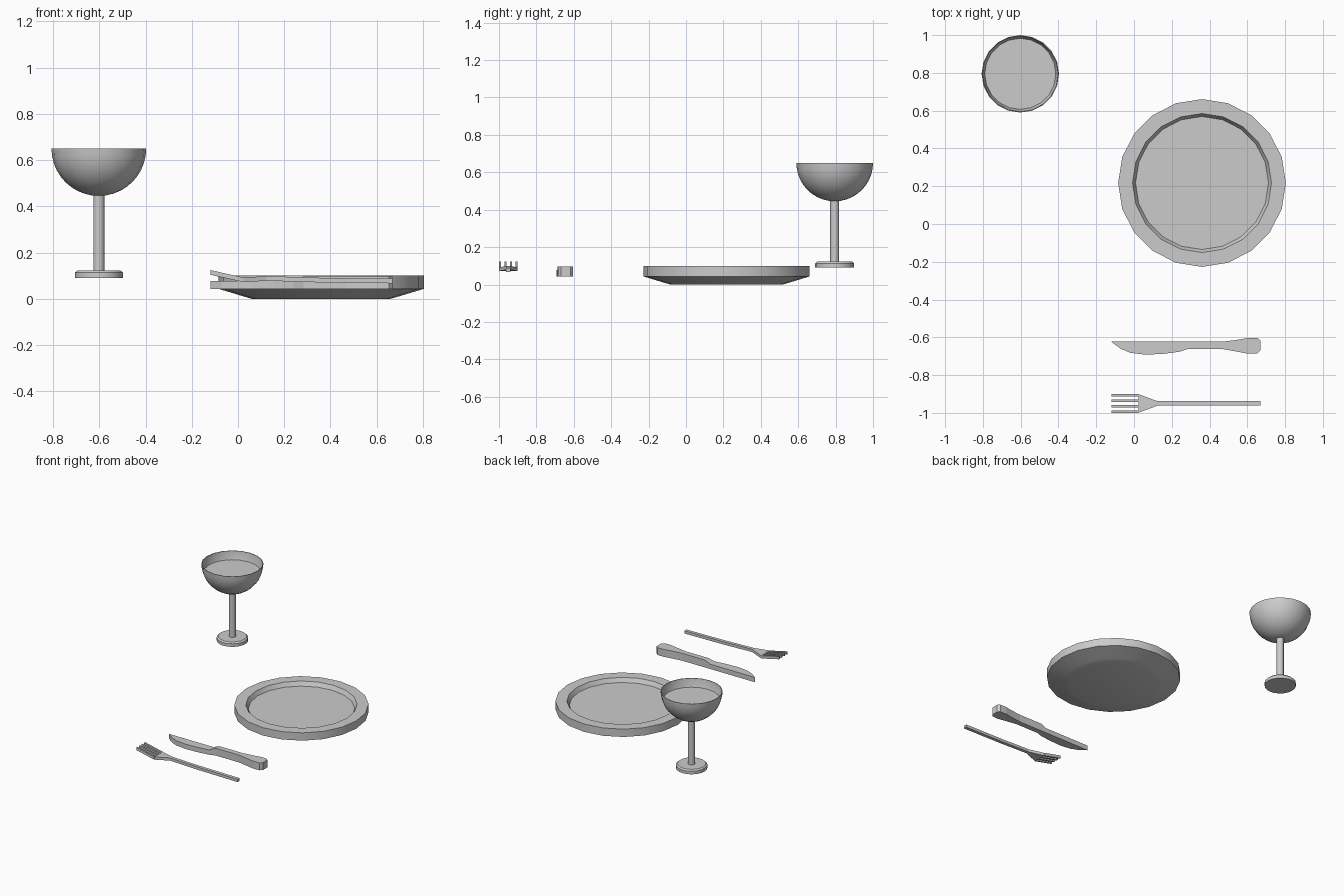
import bpy, bmesh, math

cube = bpy.data.objects.get("Cube")
if cube:
    bpy.data.objects.remove(cube, do_unlink=True)

grey = bpy.data.materials.new("plain_grey")
grey.use_nodes = True
colour = (0.6, 0.6, 0.6, 1)
grey.diffuse_color = colour
grey.node_tree.nodes["Principled BSDF"].inputs["Base Color"].default_value = colour


def finish(name, bm, smooth):
    bmesh.ops.recalc_face_normals(bm, faces=bm.faces)
    mesh = bpy.data.meshes.new(name)
    bm.to_mesh(mesh)
    bm.free()
    mesh.materials.append(grey)
    obj = bpy.data.objects.new(name, mesh)
    bpy.context.collection.objects.link(obj)
    if smooth:
        bpy.ops.object.select_all(action='DESELECT')
        obj.select_set(True)
        bpy.context.view_layer.objects.active = obj
        bpy.ops.object.shade_smooth_by_angle(angle=math.radians(35))
    return obj


def lathe(name, profile, centre, sides=20):
    """Turn a closed-ended (radius, z) profile around a vertical axis."""
    bm = bmesh.new()
    rings = []
    for r, z in profile:
        ring = []
        for i in range(sides):
            a = math.tau * i / sides
            ring.append(bm.verts.new((centre[0] + r * math.cos(a),
                                      centre[1] + r * math.sin(a), z)))
        rings.append(ring)
    for low, high in zip(rings, rings[1:]):
        for i in range(sides):
            j = (i + 1) % sides
            bm.faces.new((low[i], low[j], high[j], high[i]))
    bm.faces.new(rings[0][::-1])
    bm.faces.new(rings[-1])
    return finish(name, bm, True)


def loft(name, stations):
    """Join rectangles (x, y_low, y_high, z_low, z_high) along x."""
    bm = bmesh.new()
    rings = [[bm.verts.new((x, y, z)) for y, z in
              ((y0, z0), (y1, z0), (y1, z1), (y0, z1))]
             for x, y0, y1, z0, z1 in stations]
    for a, b in zip(rings, rings[1:]):
        for i in range(4):
            j = (i + 1) % 4
            bm.faces.new((a[i], a[j], b[j], b[i]))
    bm.faces.new(rings[0][::-1])
    bm.faces.new(rings[-1])
    return finish(name, bm, False)


# Plate with a broad flat rim and a sunken floor
lathe("plate", [(0.30, 0), (0.335, 0.01), (0.444, 0.043), (0.444, 0.1),
                (0.368, 0.1), (0.352, 0.07)], (0.36, 0.217))

# Goblet: foot, stem, half-sphere bowl and the drink's flat surface
GOBLET = (-0.602, 0.795)
lathe("goblet_foot", [(0.104, 0.09), (0.104, 0.113), (0.094, 0.122)], GOBLET)
lathe("goblet_stem", [(0.024, 0.12), (0.024, 0.455)], GOBLET)
R, RIM = 0.205, 0.65
bowl = [(R * math.sin(a), RIM - R * math.cos(a))
        for a in (math.pi / 2 * k / 10 for k in range(1, 11))]
inner = [(0.201, RIM), (0.197, 0.62), (0.188, 0.59)]
lathe("goblet_bowl", bowl + inner, GOBLET)

# Knife: curved thin blade swelling into a thicker handle
BOTTOM, BLADE, HANDLE = 0.043, 0.078, 0.097
outline = [(-0.119, -0.625, -0.623), (-0.071, -0.66, -0.623),
           (-0.019, -0.682, -0.623), (0.061, -0.692, -0.623),
           (0.161, -0.687, -0.623), (0.241, -0.676, -0.623),
           (0.283, -0.662, -0.623), (0.468, -0.662, -0.623),
           (0.548, -0.676, -0.613), (0.606, -0.687, -0.603),
           (0.653, -0.685, -0.603), (0.669, -0.668, -0.618)]
loft("knife", [(x, lo, hi, BOTTOM, BLADE if x < 0.25 else HANDLE)
               for x, lo, hi in outline])

# Fork: tapered head with a slim handle, and four raised tines
MID, THICK = -0.95, 0.02
path = [(0.024, 0.049, 0.092), (0.124, 0.012, 0.098),
        (0.35, 0.012, 0.091), (0.669, 0.012, 0.087)]
loft("fork_handle", [(x, MID - w, MID + w, top - THICK, top)
                     for x, w, top in path])
for n in range(4):
    y = MID + (n - 1.5) * 0.0293
    loft(f"fork_tine_{n + 1}", [(x, y - 0.006, y + 0.006, top - THICK, top)
                                for x, top in ((-0.119, 0.124), (0.024, 0.092))])
